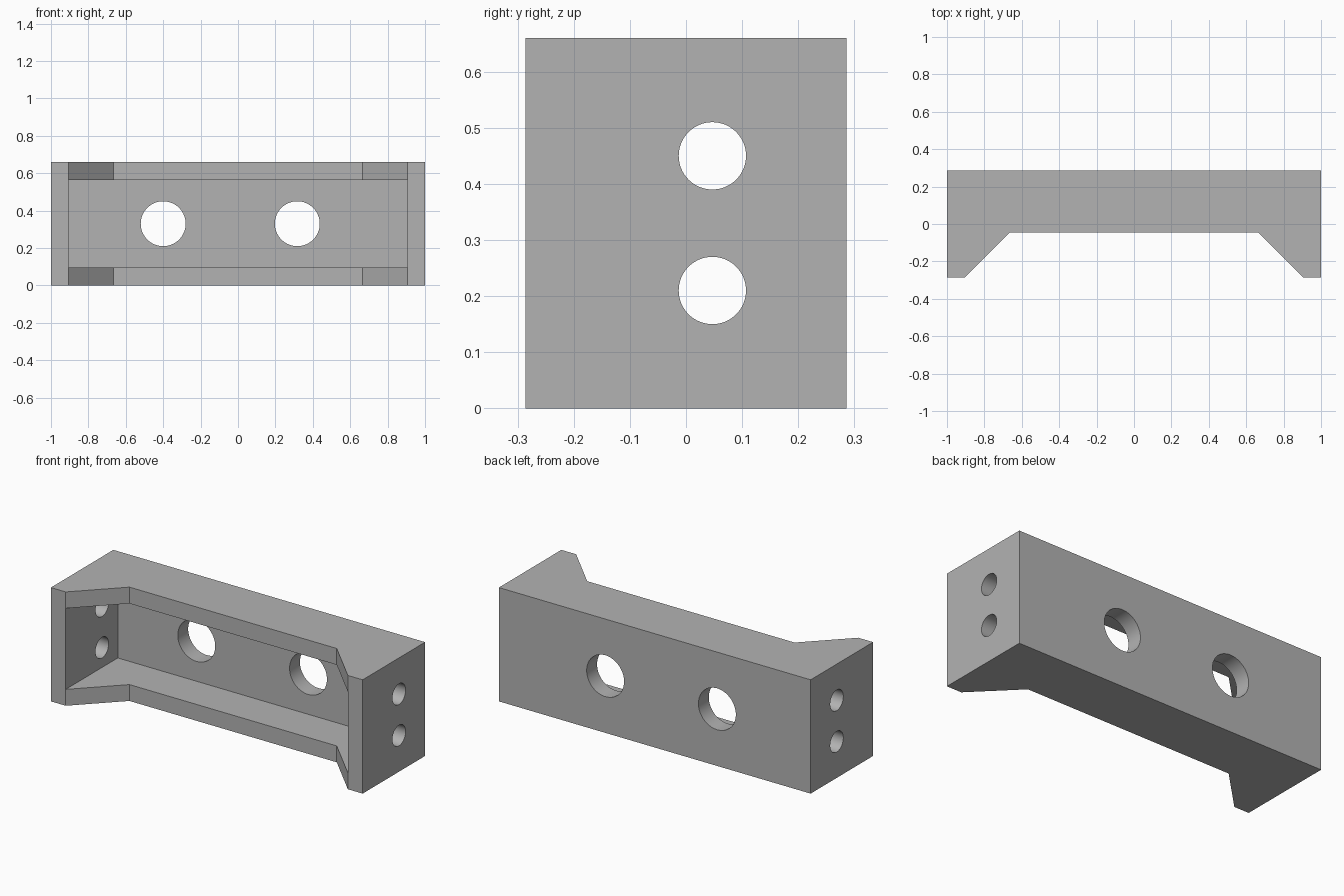
import bpy
import bmesh
from math import pi, radians
from mathutils import Matrix

cube = bpy.data.objects.get("Cube")
if cube:
    bpy.data.objects.remove(cube, do_unlink=True)

HEIGHT, DEPTH, WALL = 0.66, 0.286, 0.095
MID = HEIGHT / 2

grey = bpy.data.materials.new("plain grey")
grey.use_nodes = True
grey.diffuse_color = (0.45, 0.45, 0.45, 1)
grey.node_tree.nodes["Principled BSDF"].inputs["Base Color"].default_value = (0.45, 0.45, 0.45, 1)


def finish(name, bm):
    """Turn a bmesh into a named grey object."""
    bmesh.ops.recalc_face_normals(bm, faces=bm.faces)
    mesh = bpy.data.meshes.new(name)
    bm.to_mesh(mesh)
    bm.free()
    mesh.materials.append(grey)
    obj = bpy.data.objects.new(name, mesh)
    bpy.context.collection.objects.link(obj)
    return obj


def box(name, low, high):
    bm = bmesh.new()
    size = [b - a for a, b in zip(low, high)]
    centre = [(a + b) / 2 for a, b in zip(low, high)]
    bmesh.ops.create_cube(bm, size=1, matrix=Matrix.Translation(centre) @ Matrix.Diagonal((*size, 1)))
    return finish(name, bm)


def rod(name, centre, radius, length, axis):
    bm = bmesh.new()
    turn = Matrix.Rotation(pi / 2, 4, axis)
    bmesh.ops.create_cone(bm, cap_ends=True, segments=64, radius1=radius, radius2=radius,
                          depth=length, matrix=Matrix.Translation(centre) @ turn)
    return finish(name, bm)


# Bracket body: mirrored plan outline with sloped front ends, extruded upward
half = [(1, DEPTH), (1, -DEPTH), (1 - WALL, -DEPTH), (0.665, -0.045)]
outline = half + [(-x, y) for x, y in reversed(half)]
bm = bmesh.new()
base = bm.faces.new([bm.verts.new((x, y, 0)) for x, y in outline])
top = bmesh.ops.extrude_face_region(bm, geom=[base])["geom"]
bmesh.ops.translate(bm, vec=(0, 0, HEIGHT), verts=[v for v in top if isinstance(v, bmesh.types.BMVert)])
bracket = finish("bracket_body", bm)

# Open front cavity, two back holes, two holes through both end walls
cutters = [box("cavity_cutter", (WALL - 1, -0.6, WALL), (1 - WALL, DEPTH - WALL, HEIGHT - WALL))]
for x in (-0.4, 0.317):
    cutters.append(rod("back_hole_cutter", (x, DEPTH, MID), 0.12, 0.4, "X"))
for z in (MID - 0.12, MID + 0.12):
    cutters.append(rod("end_hole_cutter", (0, 0.047, z), 0.06, 2.4, "Y"))

for cutter in cutters:
    cutter.hide_render = True
    cut = bracket.modifiers.new(cutter.name, "BOOLEAN")
    cut.operation = "DIFFERENCE"
    cut.solver = "EXACT"
    cut.object = cutter

# Apply the cuts and discard the helpers
bpy.ops.object.select_all(action="DESELECT")
bracket.select_set(True)
bpy.context.view_layer.objects.active = bracket
for cut in list(bracket.modifiers):
    bpy.ops.object.modifier_apply(modifier=cut.name)
for cutter in cutters:
    bpy.data.objects.remove(cutter, do_unlink=True)
bpy.ops.object.shade_smooth_by_angle(angle=radians(30))
